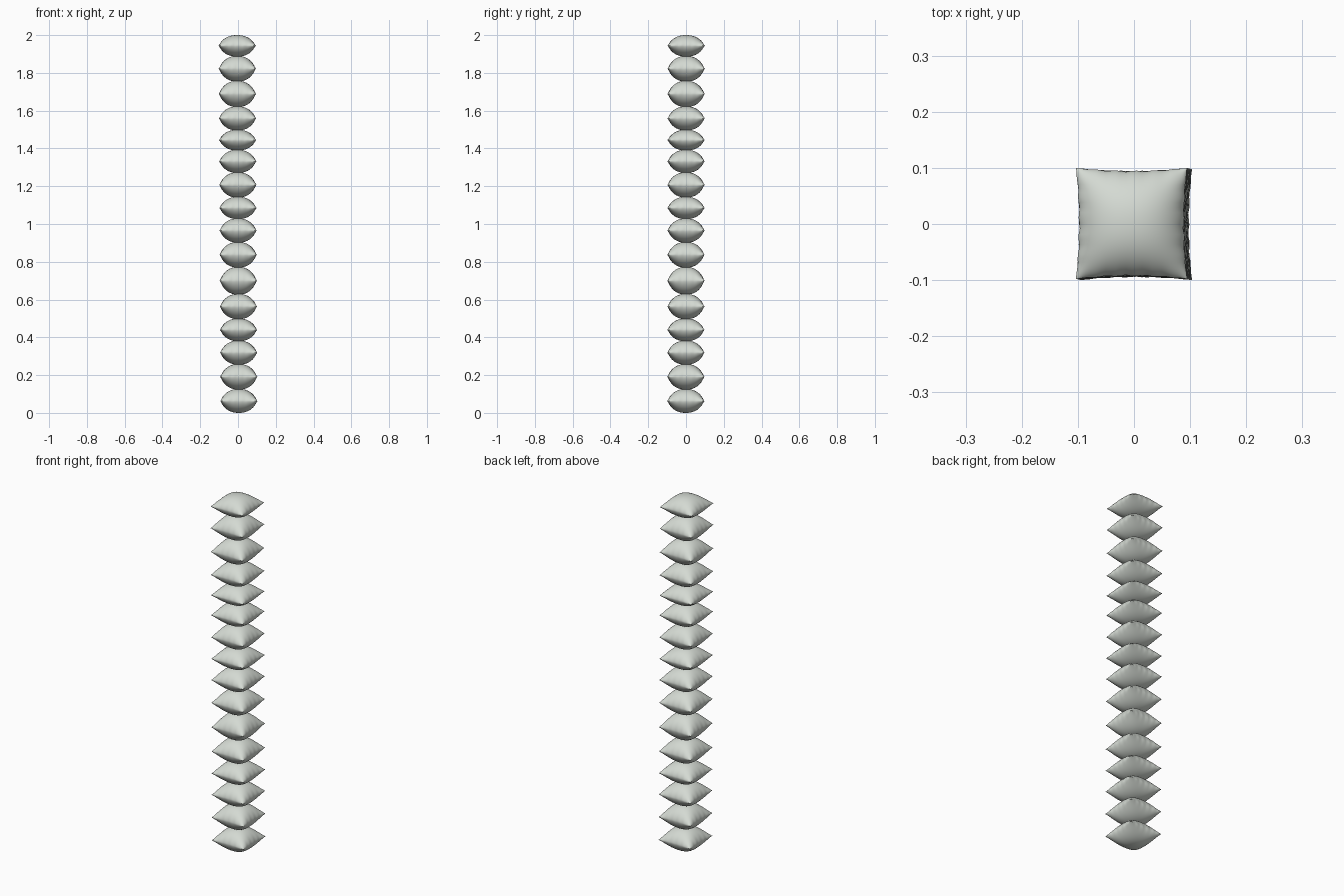
import bpy, bmesh, math, random

if "Cube" in bpy.data.objects:
    bpy.data.objects.remove(bpy.data.objects["Cube"], do_unlink=True)

random.seed(4)
HALF = 0.099      # half width at the corners
INSET = 0.006     # how far the middle of each side pulls in
SEGMENTS = 32

# Contact heights between the stacked pillows, bottom to top
LEVELS = [0, 0.125, 0.257, 0.381, 0.498, 0.628, 0.771, 0.903, 1.028,
          1.142, 1.272, 1.391, 1.497, 1.621, 1.756, 1.888, 2]

fabric = bpy.data.materials.new("pale_grey_fabric")
fabric.use_nodes = True
colour = (0.66, 0.70, 0.65, 1)
fabric.diffuse_color = colour
bsdf = fabric.node_tree.nodes["Principled BSDF"]
bsdf.inputs["Base Color"].default_value = colour
bsdf.inputs["Roughness"].default_value = 0.8


def add_pillow(name, centre, up, down):
    """Square cushion: two bulged sheets sewn along a rippled seam."""
    bm = bmesh.new()
    phase = random.uniform(0, math.tau)
    for side, height in ((1, up), (-1, down)):
        sheet = bmesh.ops.create_grid(bm, x_segments=SEGMENTS,
                                      y_segments=SEGMENTS, size=1)["verts"]
        for v in sheet:
            # Finer spacing towards the seam
            u = math.sin(v.co.x * math.pi / 2)
            w = math.sin(v.co.y * math.pi / 2)
            bulge = max(0, (1 - abs(u) ** 2.2) * (1 - abs(w) ** 2.2)) ** 0.62
            # Puckers fade in near the seam and out at the corners
            wave_u = math.sin(18 * w + phase) * u ** 8 * (1 - w * w)
            wave_w = math.sin(18 * u - phase) * w ** 8 * (1 - u * u)
            v.co.x = u * (HALF - INSET * (1 - w * w) + 0.0012 * wave_u)
            v.co.y = w * (HALF - INSET * (1 - u * u) + 0.0012 * wave_w)
            v.co.z = side * height * bulge + 0.001 * (wave_u + wave_w)
        if side < 0:
            faces = {f for v in sheet for f in v.link_faces}
            bmesh.ops.reverse_faces(bm, faces=list(faces))
    seam = [v for v in bm.verts if v.is_boundary]
    bmesh.ops.remove_doubles(bm, verts=seam, dist=0.00002)
    for f in bm.faces:
        f.smooth = True
    # Crisp fold along the seam
    for e in bm.edges:
        if len(e.link_faces) == 2:
            a, b = e.link_faces
            if a.normal.length and a.calc_center_median().z * b.calc_center_median().z < 0:
                e.smooth = e.calc_face_angle(0) < math.radians(40)
    mesh = bpy.data.meshes.new(name)
    bm.normal_update()
    bm.to_mesh(mesh)
    bm.free()
    mesh.materials.append(fabric)
    obj = bpy.data.objects.new(name, mesh)
    obj.location = centre
    bpy.context.collection.objects.link(obj)


# Stack of pillows leaning very slightly to one side
count = len(LEVELS) - 1
for i in range(count):
    low, high = LEVELS[i], LEVELS[i + 1]
    seam_z = (low + high) / 2
    lean = i / (count - 1) - 0.5
    down = seam_z - low + (0.002 if i > 0 else 0)
    up = high - seam_z + (0.002 if i < count - 1 else 0)
    add_pillow(f"pillow_{i + 1:02d}", (-0.009 * lean, 0.002 * lean, seam_z), up, down)
